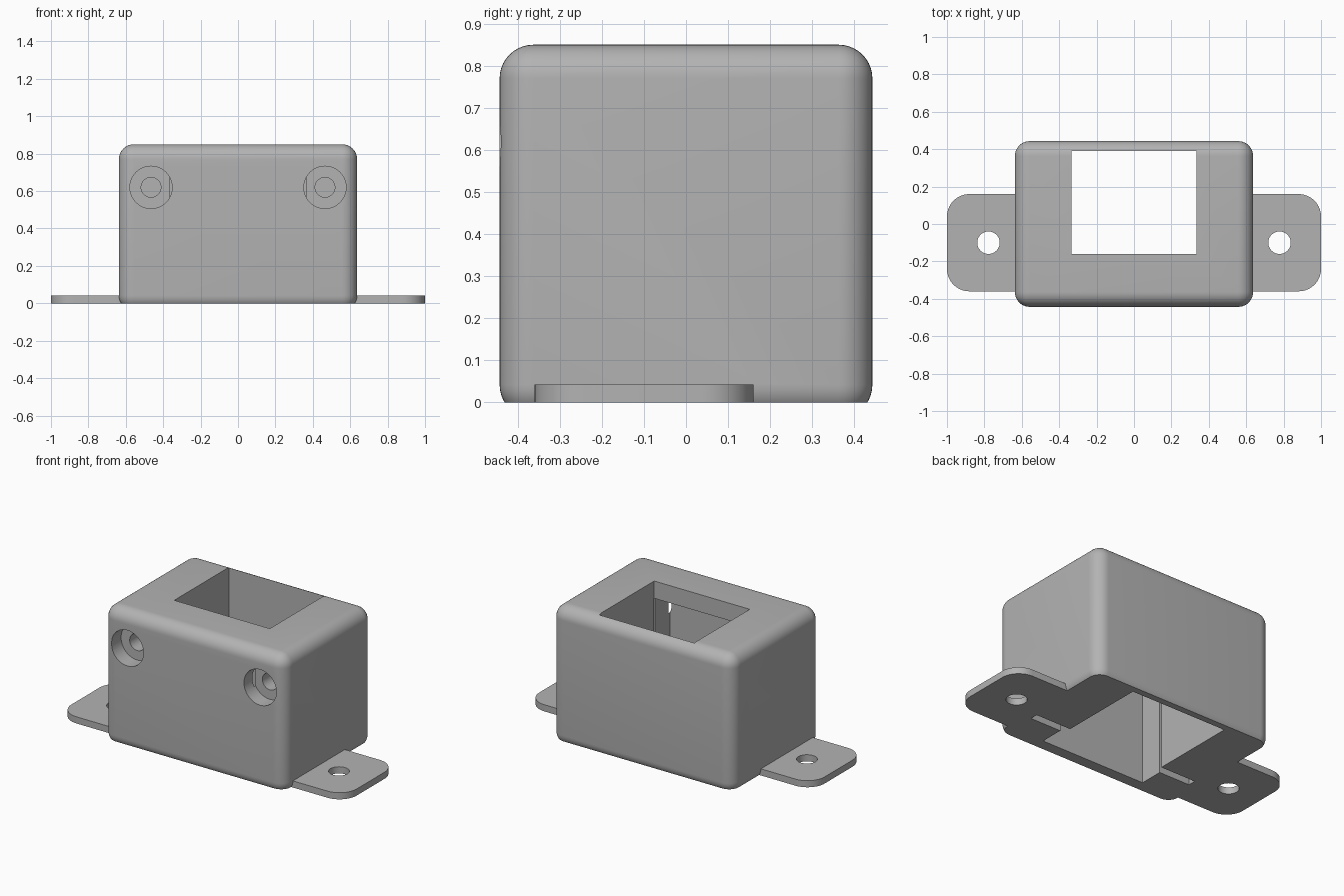
import bpy, bmesh, math
from mathutils import Matrix

cube = bpy.data.objects.get("Cube")
if cube:
    bpy.data.objects.remove(cube, do_unlink=True)

grey = bpy.data.materials.new("plain_grey")
grey.use_nodes = True
grey.diffuse_color = (0.45, 0.45, 0.45, 1)
grey.node_tree.nodes["Principled BSDF"].inputs["Base Color"].default_value = grey.diffuse_color


def make_object(name, bm):
    bmesh.ops.recalc_face_normals(bm, faces=bm.faces)
    mesh = bpy.data.meshes.new(name)
    bm.to_mesh(mesh)
    bm.free()
    mesh.materials.append(grey)
    obj = bpy.data.objects.new(name, mesh)
    bpy.context.collection.objects.link(obj)
    return obj


def prism(name, outline, z0, z1):
    """Extrude a plan outline upwards."""
    bm = bmesh.new()
    face = bm.faces.new([bm.verts.new((x, y, z0)) for x, y in outline])
    top = bmesh.ops.extrude_face_region(bm, geom=[face])["geom"]
    verts = [v for v in top if isinstance(v, bmesh.types.BMVert)]
    bmesh.ops.translate(bm, vec=(0, 0, z1 - z0), verts=verts)
    return make_object(name, bm)


def box(name, x0, x1, y0, y1, z0, z1):
    return prism(name, [(x0, y0), (x1, y0), (x1, y1), (x0, y1)], z0, z1)


def cylinder(name, radius, start, end, axis, a, b):
    """Cylinder along y at (x=a, z=b), or along z at (x=a, y=b)."""
    mid = (start + end) / 2
    if axis == "Y":
        place = Matrix.Translation((a, mid, b)) @ Matrix.Rotation(math.pi / 2, 4, "X")
    else:
        place = Matrix.Translation((a, b, mid))
    bm = bmesh.new()
    bmesh.ops.create_cone(bm, cap_ends=True, segments=48, radius1=radius,
                          radius2=radius, depth=end - start, matrix=place)
    return make_object(name, bm)


def combine(target, other, operation):
    mod = target.modifiers.new("combine", "BOOLEAN")
    mod.operation, mod.solver, mod.object = operation, "EXACT", other
    bpy.context.view_layer.objects.active = target
    bpy.ops.object.modifier_apply(modifier=mod.name)
    bpy.data.objects.remove(other, do_unlink=True)


def round_edges(obj, radius, edge_rule):
    bm = bmesh.new()
    bm.from_mesh(obj.data)
    edges = [e for e in bm.edges if edge_rule(e)]
    bmesh.ops.bevel(bm, geom=edges, offset=radius, segments=10, profile=0.5, affect="EDGES")
    bm.to_mesh(obj.data)
    bm.free()


# Rounded housing, its lower rounding trimmed at the ground
housing = box("housing", -0.637, 0.637, -0.443, 0.443, -0.038, 0.85)
round_edges(housing, 0.08, lambda e: True)
combine(housing, box("trim", -1, 1, -1, 1, -0.5, 0), "DIFFERENCE")

# Mounting flange with rounded corners
flange = box("flange", -1, 1, -0.36, 0.16, 0, 0.042)
round_edges(flange, 0.12, lambda e: abs(e.verts[0].co.z - e.verts[1].co.z) > 0.01)
combine(housing, flange, "UNION")

# Inner cavity with side slots for a panel, open at the bottom
half = [(0.335, 0.39), (0.335, -0.16), (0.58, -0.16),
        (0.58, -0.21), (0.365, -0.21), (0.365, -0.36)]
outline = half + [(-x, y) for x, y in reversed(half)]
combine(housing, prism("cavity", outline, -0.1, 0.74), "DIFFERENCE")

# Top window
combine(housing, box("window", -0.335, 0.335, -0.16, 0.39, 0.6, 1), "DIFFERENCE")

# Counterbored screw holes in the front and bolt holes in the flange
for side in (-1, 1):
    x = side * 0.465
    combine(housing, cylinder("counterbore", 0.113, -0.6, -0.345, "Y", x, 0.62), "DIFFERENCE")
    combine(housing, cylinder("screw_hole", 0.053, -0.4, -0.06, "Y", x, 0.62), "DIFFERENCE")
    combine(housing, cylinder("bolt_hole", 0.06, -0.1, 0.2, "Z", side * 0.778, -0.1), "DIFFERENCE")

# Smooth the roundings, keep the edges crisp
bpy.ops.object.select_all(action="DESELECT")
housing.select_set(True)
bpy.context.view_layer.objects.active = housing
bpy.ops.object.shade_smooth_by_angle(angle=math.radians(30))
